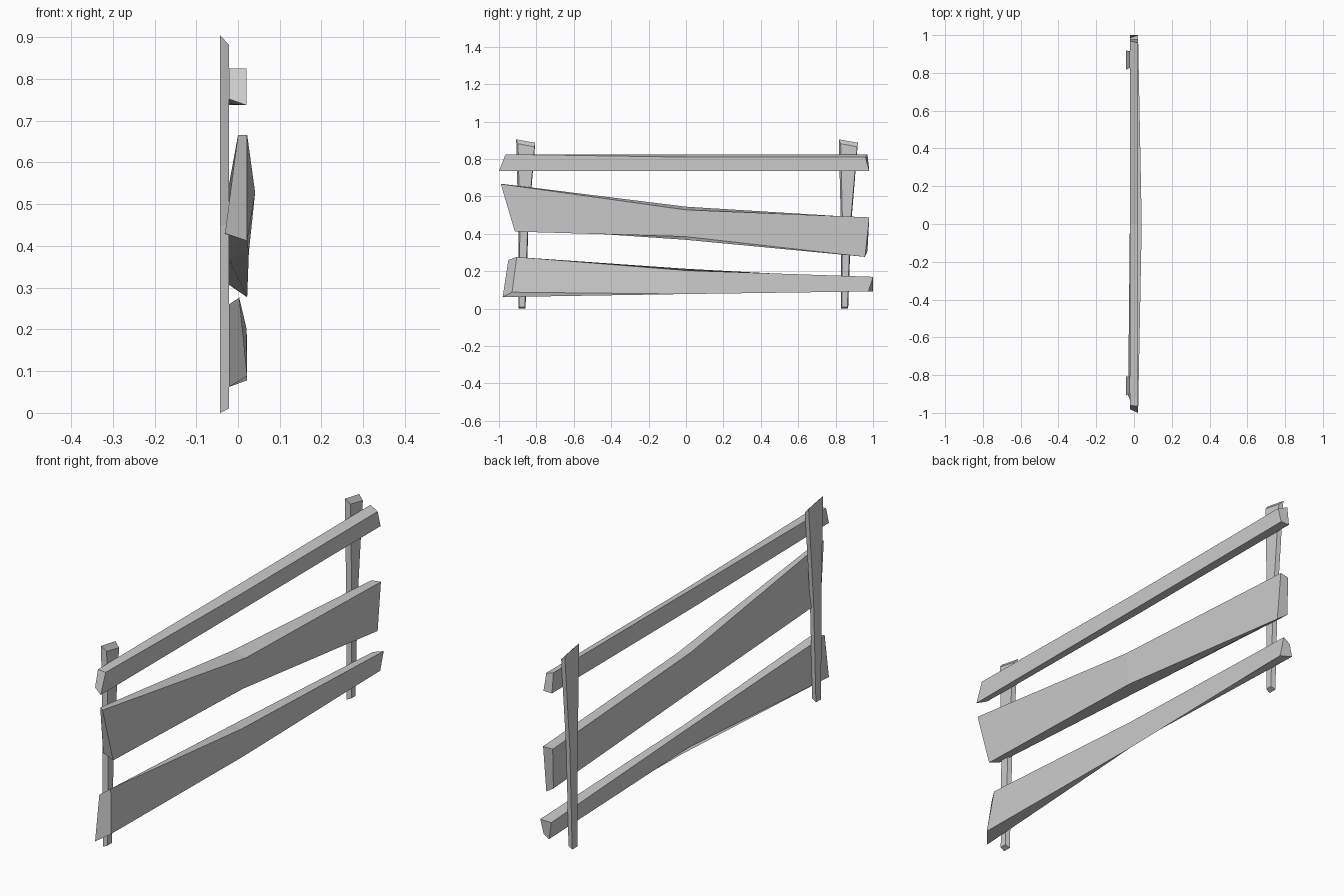
import bpy, bmesh


def loft(name, sections, offset=(0, 0, 0)):
    """Skin a chain of four-cornered sections into a hewn timber."""
    bm = bmesh.new()
    rings = [[bm.verts.new(p) for p in s] for s in sections]
    for a, b in zip(rings, rings[1:]):
        for i in range(4):
            j = (i + 1) % 4
            bm.faces.new((a[i], a[j], b[j], b[i]))
    bm.faces.new(rings[0][::-1])
    bm.faces.new(rings[-1])
    bmesh.ops.recalc_face_normals(bm, faces=bm.faces)
    mesh = bpy.data.meshes.new(name)
    bm.to_mesh(mesh)
    bm.free()
    obj = bpy.data.objects.new(name, mesh)
    obj.location = offset
    bpy.context.collection.objects.link(obj)
    return obj


# Rails: end, middle, end; corners run inner bottom, outer bottom, outer top, inner top
loft("top_rail", [
    [(-.022, -.98, .752), (.02, -1, .737), (.02, -.965, .825), (-.022, -.96, .825)],
    [(-.022, 0, .74), (.02, 0, .737), (.02, 0, .81), (-.022, 0, .825)],
    [(-.022, .98, .737), (.02, .98, .737), (.02, .96, .81), (-.022, .97, .825)],
])
loft("middle_rail", [
    [(-.031, -.91, .43), (.022, -.915, .412), (.022, -.99, .666), (0, -.975, .666)],
    [(-.022, 0, .368), (.026, 0, .385), (.041, 0, .528), (-.022, 0, .545)],
    [(-.022, .97, .307), (.022, .957, .277), (.022, .98, .488), (-.022, .975, .485)],
])
loft("bottom_rail", [
    [(-.022, -.98, .062), (.022, -.93, .088), (.003, -.905, .276), (-.022, -.95, .26)],
    [(-.022, 0, .125), (.022, 0, .078), (.02, 0, .204), (-.022, 0, .213)],
    [(-.022, 1, .092), (.022, .975, .092), (.022, 1, .17), (-.022, .985, .16)],
])

# Posts: foot, waist, slanted head
post = [
    [(-.043, -.895, 0), (-.022, -.892, .01), (-.022, -.862, .01), (-.043, -.858, 0)],
    [(-.043, -.897, .45), (-.022, -.888, .45), (-.022, -.846, .45), (-.043, -.842, .45)],
    [(-.043, -.908, .905), (-.022, -.898, .882), (-.022, -.81, .865), (-.043, -.806, .887)],
]
for side, shift in (("left", 0), ("right", 1.725)):
    loft(side + "_post", post, (0, shift, 0))
